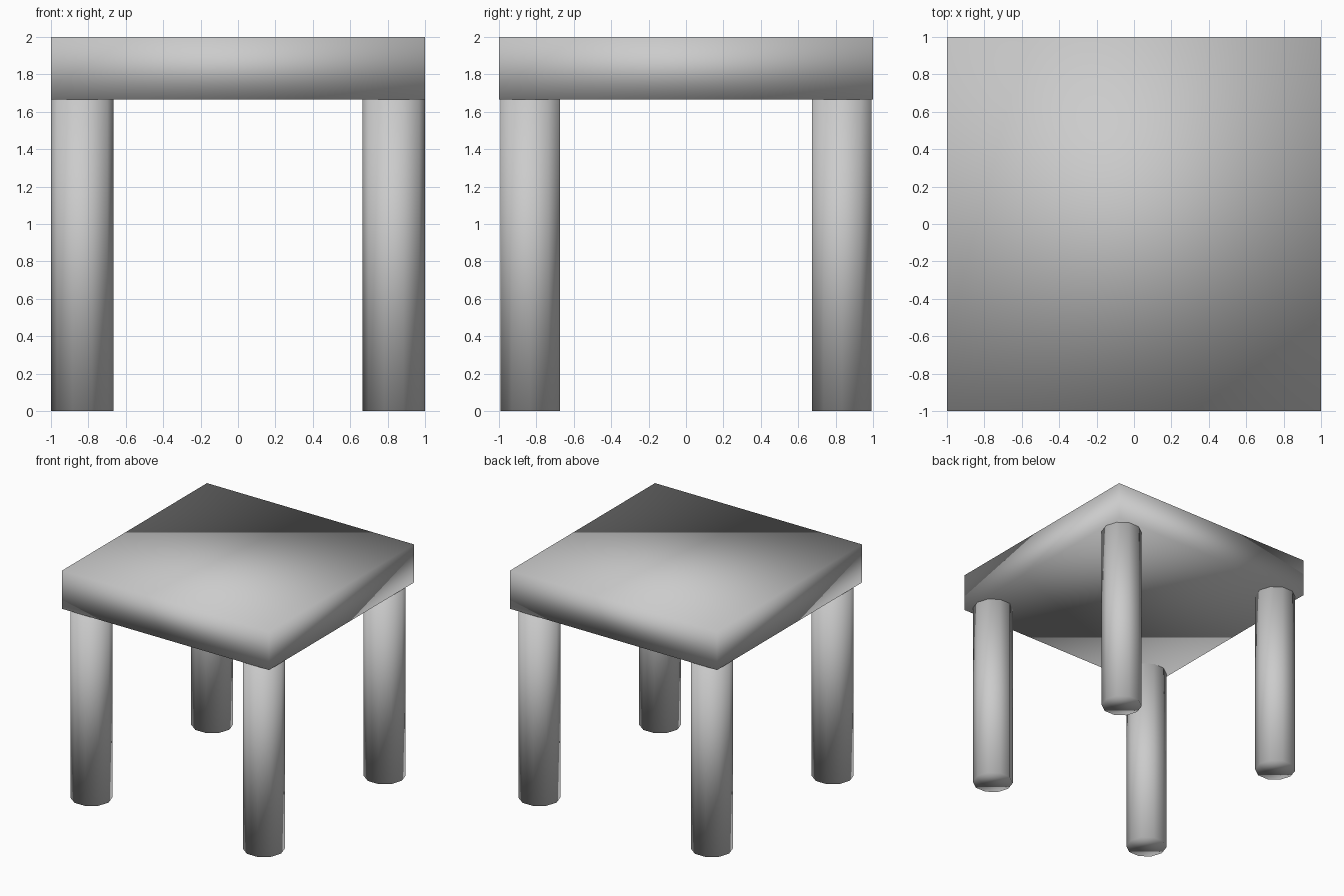
import bpy

cube = bpy.data.objects.get("Cube")
if cube:
    bpy.data.objects.remove(cube, do_unlink=True)

THICK = 1 / 3          # slab thickness, also the leg diameter
RADIUS = THICK / 2
LEG_HEIGHT = 2 - THICK

# Single plain grey
grey = bpy.data.materials.new("plain_grey")
grey.use_nodes = True
color = (0.6, 0.6, 0.6, 1)
grey.diffuse_color = color
grey.node_tree.nodes["Principled BSDF"].inputs["Base Color"].default_value = color


def finish(name):
    """Name the new part, colour it and shade it fully smooth."""
    obj = bpy.context.object
    obj.name = name
    obj.data.materials.append(grey)
    bpy.ops.object.transform_apply(location=False, rotation=True, scale=True)
    bpy.ops.object.shade_smooth()


# Table top
bpy.ops.mesh.primitive_cube_add(size=1, location=(0, 0, 2 - RADIUS))
bpy.context.object.scale = (2, 2, THICK)
finish("table_top")

# Ten-sided legs, flush with the corners, one corner edge pointing along x
for y_name, y in (("front", -1), ("back", 1)):
    for x_name, x in (("right", -1), ("left", 1)):
        bpy.ops.mesh.primitive_cylinder_add(
            vertices=10, radius=RADIUS, depth=LEG_HEIGHT,
            location=(x * (1 - RADIUS), y * (1 - RADIUS), LEG_HEIGHT / 2),
            rotation=(0, 0, 1.5707963))
        finish(f"{y_name}_{x_name}_leg")
